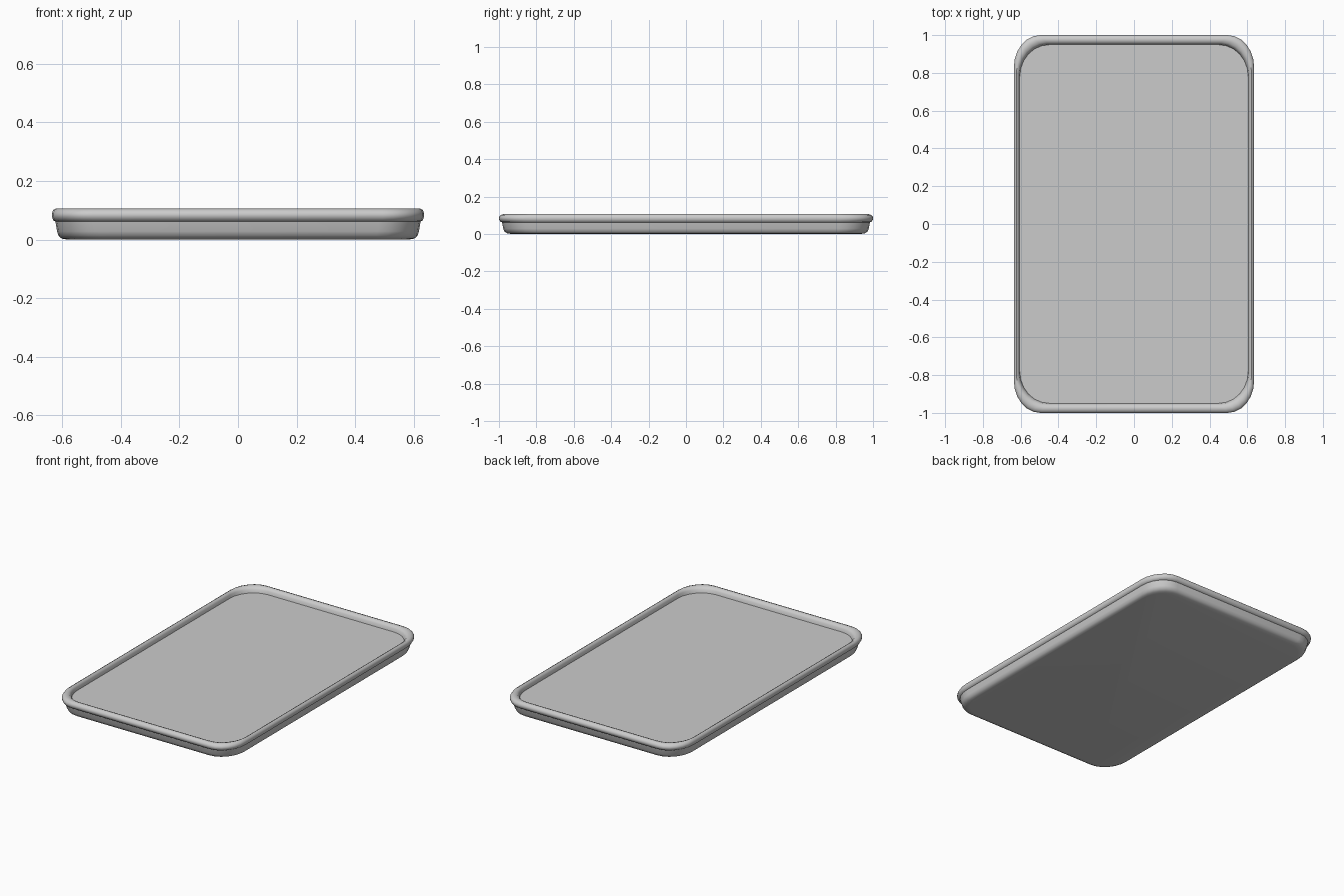
import bpy, bmesh, math

if "Cube" in bpy.data.objects:
    bpy.data.objects.remove(bpy.data.objects["Cube"])

SEG = 6  # segments per rounded corner


def ring(bm, hx, hy, z, rx, ry):
    """Rounded rectangle loop, counter-clockwise."""
    verts = []
    for i, (sx, sy) in enumerate([(1, 1), (-1, 1), (-1, -1), (1, -1)]):
        for k in range(SEG + 1):
            a = math.pi / 2 * (i + k / SEG)
            verts.append(bm.verts.new((sx * (hx - rx) + rx * math.cos(a),
                                       sy * (hy - ry) + ry * math.sin(a), z)))
    return verts


def loft(name, sections, cap_start=False, cap_end=False, closed=False):
    """Skin a stack of rounded rectangles."""
    bm = bmesh.new()
    rings = [ring(bm, *s) for s in sections]
    pairs = list(zip(rings, rings[1:]))
    if closed:
        pairs.append((rings[-1], rings[0]))
    for a, b in pairs:
        n = len(a)
        for i in range(n):
            j = (i + 1) % n
            bm.faces.new((a[i], a[j], b[j], b[i]))
    if cap_start:
        bm.faces.new(rings[0][::-1])
    if cap_end:
        bm.faces.new(rings[-1])
    bmesh.ops.recalc_face_normals(bm, faces=bm.faces)
    me = bpy.data.meshes.new(name)
    bm.to_mesh(me)
    bm.free()
    ob = bpy.data.objects.new(name, me)
    bpy.context.collection.objects.link(ob)
    bpy.context.view_layer.objects.active = ob
    ob.select_set(True)
    bpy.ops.object.shade_smooth_by_angle(angle=math.radians(50))
    ob.select_set(False)
    return ob


# Whole tray in one skin: base, wall, rolled lip, inner wall, floor
loft("tray", [
    (0.585, 0.935, 0.000, 0.14, 0.16),
    (0.602, 0.955, 0.003, 0.14, 0.16),
    (0.613, 0.970, 0.012, 0.14, 0.16),
    (0.618, 0.977, 0.028, 0.14, 0.16),
    (0.624, 0.984, 0.062, 0.14, 0.16),
    (0.631, 0.992, 0.065, 0.14, 0.17),
    (0.636, 1.000, 0.078, 0.14, 0.17),
    (0.636, 1.000, 0.090, 0.14, 0.17),
    (0.631, 0.992, 0.101, 0.14, 0.17),
    (0.622, 0.977, 0.106, 0.14, 0.17),
    (0.613, 0.962, 0.101, 0.15, 0.17),
    (0.608, 0.953, 0.090, 0.155, 0.17),
    (0.605, 0.949, 0.070, 0.155, 0.17),
], cap_start=True, cap_end=True)
